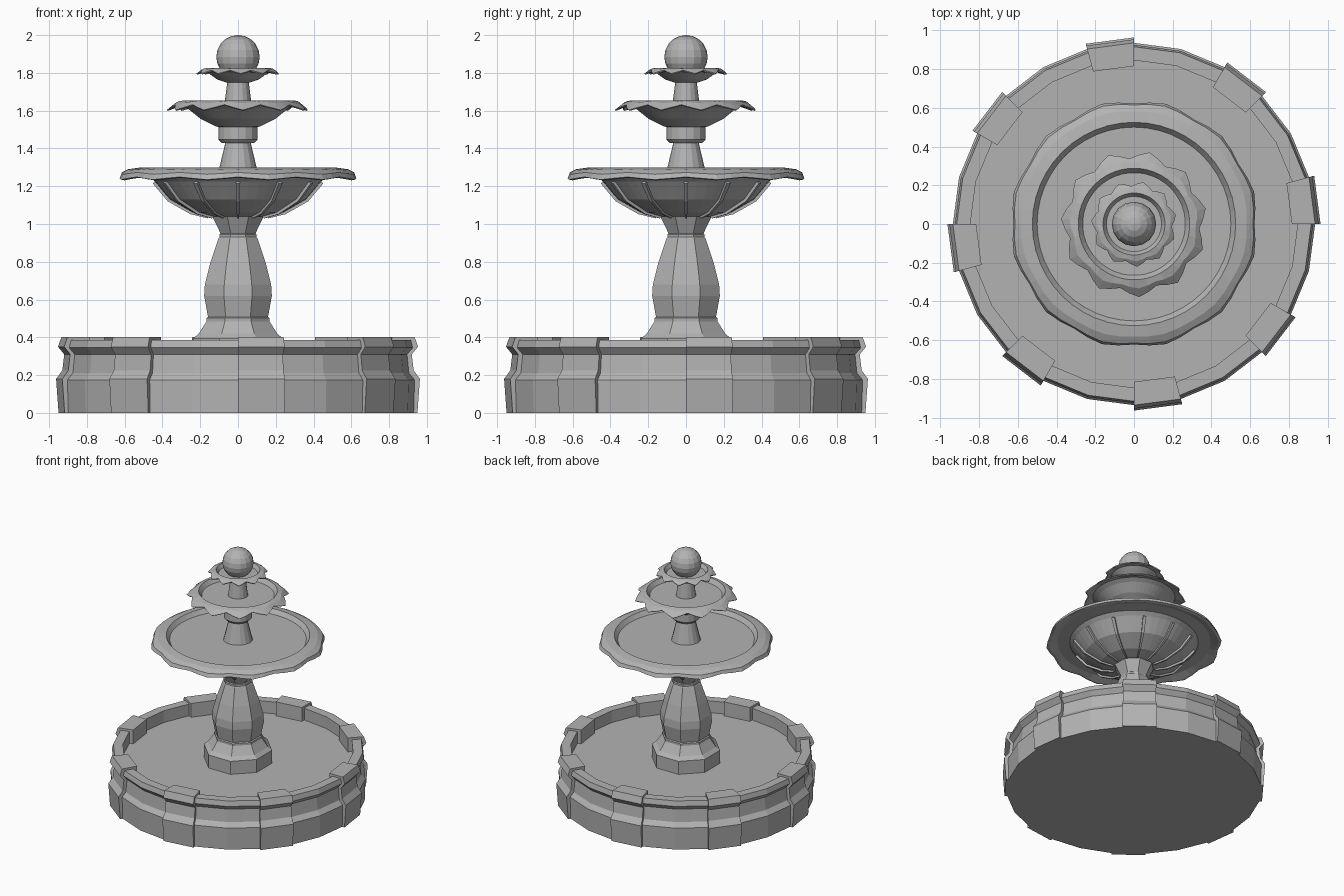
import bpy, bmesh
from math import sin, cos, pi, radians

if "Cube" in bpy.data.objects:
    bpy.data.objects.remove(bpy.data.objects["Cube"], do_unlink=True)

stone = bpy.data.materials.new("grey_stone")
stone.use_nodes = True
stone.diffuse_color = (0.45, 0.45, 0.45, 1)
stone.node_tree.nodes["Principled BSDF"].inputs["Base Color"].default_value = (0.45, 0.45, 0.45, 1)


def finish(name, bm):
    bmesh.ops.remove_doubles(bm, verts=bm.verts[:], dist=0.0001)
    bmesh.ops.recalc_face_normals(bm, faces=bm.faces[:])
    mesh = bpy.data.meshes.new(name)
    bm.to_mesh(mesh)
    bm.free()
    mesh.materials.append(stone)
    obj = bpy.data.objects.new(name, mesh)
    bpy.context.collection.objects.link(obj)
    return obj


def lathe(name, profile, sides, phase=0, lobes=0, lobe_phase=0, out=0, drop=0):
    """Revolve (radius, height[, wave weight]) points; waves push a rim out and down."""
    bm = bmesh.new()
    rings = []
    for i in range(sides):
        a = radians(phase) + 2 * pi * i / sides
        wave = cos(lobes * (a - radians(lobe_phase))) if lobes else 0
        ring = []
        for r, z, *weight in profile:
            w = wave * (weight[0] if weight else 0)
            ring.append(bm.verts.new(((r + w * out) * cos(a), (r + w * out) * sin(a), z - w * drop)))
        rings.append(ring)
    for i, ring in enumerate(rings):
        after = rings[(i + 1) % sides]
        for j in range(len(profile) - 1):
            bm.faces.new((ring[j], after[j], after[j + 1], ring[j + 1]))
    return finish(name, bm)


def wedges(name, section, count, start, width):
    """Repeat a closed section swept through a short angle around the axis."""
    bm = bmesh.new()
    for k in range(count):
        a0 = radians(start) + 2 * pi * k / count
        ends = [[bm.verts.new((r * cos(a), r * sin(a), z)) for r, z in section]
                for a in (a0, a0 + radians(width))]
        n = len(section)
        for j in range(n):
            bm.faces.new((ends[0][j], ends[1][j], ends[1][(j + 1) % n], ends[0][(j + 1) % n]))
        for end in ends:
            bm.faces.new(end)
    return finish(name, bm)


# Basin: outer moulded wall, rim, inner wall and floor
lathe("basin", [(0, 0), (0.93, 0), (0.935, 0.175), (0.905, 0.21), (0.895, 0.31),
                (0.925, 0.345), (0.915, 0.385), (0.845, 0.385), (0.845, 0.29), (0, 0.29)], 24)

# Eight moulded blocks clasping the wall
wedges("basin_blocks", [(0.82, 0), (0.95, 0), (0.963, 0.18), (0.93, 0.225), (0.92, 0.31),
                        (0.953, 0.35), (0.935, 0.402), (0.815, 0.402), (0.815, 0.28)], 8, 0, 15)

# Octagonal pedestal with plinth, swelling body, collar and flare
lathe("pedestal", [(0, 0.28), (0.255, 0.28), (0.255, 0.395), (0.225, 0.42), (0.18, 0.485),
                   (0.18, 0.502), (0.172, 0.508), (0.194, 0.62), (0.19, 0.68), (0.16, 0.79),
                   (0.112, 0.925), (0.107, 0.93), (0.107, 0.945), (0.1, 0.95),
                   (0.155, 1.055), (0, 1.055)], 8, 22.5)

# Large bowl with softly waved lip
lathe("large_bowl", [(0, 1.035), (0.15, 1.04), (0.24, 1.062), (0.36, 1.13), (0.44, 1.225),
                     (0.47, 1.25), (0.56, 1.255), (0.612, 1.238, 1), (0.632, 1.242, 1),
                     (0.622, 1.268, 0.7), (0.585, 1.288, 0.3), (0.525, 1.298), (0.5, 1.265),
                     (0, 1.265)], 48, 0, 12, 15, 0.01, 0.007)

# Raised ribs under the large bowl
rib_path = [(0.15, 1.04), (0.24, 1.062), (0.36, 1.13), (0.44, 1.225)]
wedges("bowl_ribs", [(r + 0.012, z - 0.01) for r, z in rib_path]
       + [(r - 0.015, z + 0.012) for r, z in reversed(rib_path)], 12, -1.5, 3)

# Lower stem and the collar carrying the middle bowl
lathe("lower_stem", [(0, 1.26), (0.108, 1.26), (0.066, 1.435), (0, 1.435)], 16)
lathe("stem_collar", [(0, 1.428), (0.085, 1.428), (0.104, 1.448), (0.104, 1.518), (0, 1.518)], 16)

# Middle bowl with scalloped lip
lathe("middle_bowl", [(0, 1.512), (0.115, 1.515), (0.2, 1.558), (0.265, 1.61), (0.3, 1.628),
                      (0.352, 1.613, 1), (0.358, 1.618, 1), (0.325, 1.645, 0.4), (0.288, 1.655),
                      (0.265, 1.622), (0, 1.622)], 44, 45, 11, 45, 0.02, 0.014)

# Upper stem
lathe("upper_stem", [(0, 1.615), (0.074, 1.615), (0.056, 1.76), (0, 1.76)], 16)

# Small bowl with scalloped lip
lathe("small_bowl", [(0, 1.748), (0.065, 1.75), (0.11, 1.765), (0.145, 1.79), (0.165, 1.805),
                     (0.204, 1.8, 1), (0.208, 1.806, 1), (0.188, 1.82, 0.4), (0.16, 1.827),
                     (0.142, 1.798), (0, 1.798)], 44, 45, 11, 45, 0.013, 0.009)

# Ball finial
lathe("ball_finial", [(0.115 * sin(pi * i / 10), 1.885 - 0.115 * cos(pi * i / 10))
                      for i in range(11)], 16)
